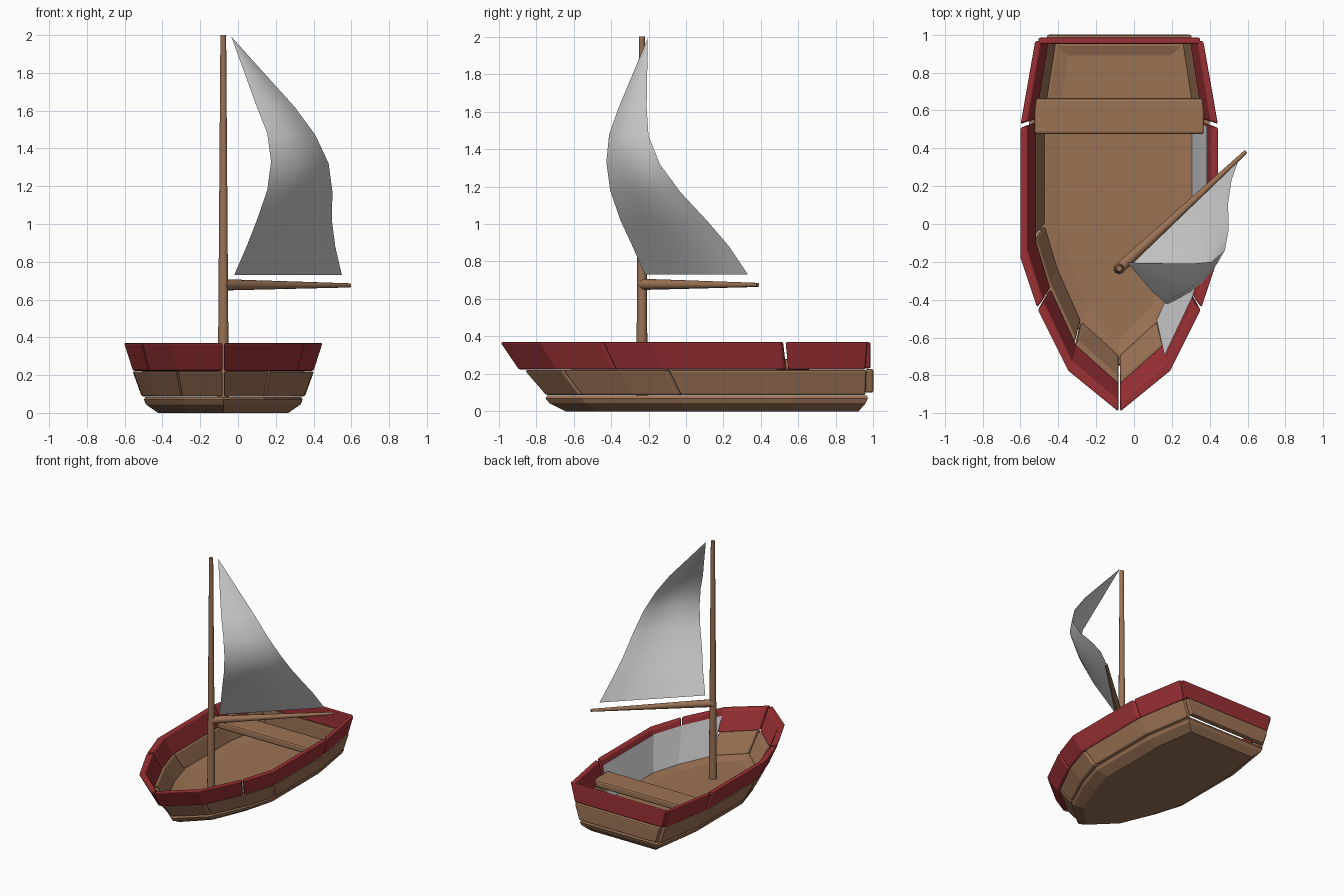
import bpy, bmesh, math
from mathutils import Vector

if "Cube" in bpy.data.objects:
    bpy.data.objects.remove(bpy.data.objects["Cube"])

CX = -0.078                      # hull centre line
# half outline of the hull, bow to stern (half width, y)
HALF = [(0, -1), (.27, -.78), (.435, -.45), (.525, -.18), (.525, .52), (.445, .975)]


def material(name, col):
    m = bpy.data.materials.new(name)
    m.diffuse_color = (*col, 1)
    m.use_nodes = True
    m.node_tree.nodes["Principled BSDF"].inputs["Base Color"].default_value = m.diffuse_color
    return m


wood = material("wood", (.33, .17, .09))
red = material("red_paint", (.33, .03, .035))


def make(name, bm, mat=None, loc=(0, 0, 0), bevel=0, mirror=False, smooth=None):
    bmesh.ops.recalc_face_normals(bm, faces=bm.faces[:])
    me = bpy.data.meshes.new(name)
    bm.to_mesh(me)
    bm.free()
    ob = bpy.data.objects.new(name, me)
    bpy.context.collection.objects.link(ob)
    ob.location = loc
    if mat:
        me.materials.append(mat)
    if mirror:
        ob.modifiers.new("mirror", 'MIRROR').use_clip = False
    if bevel:
        b = ob.modifiers.new("bevel", 'BEVEL')
        b.width, b.segments, b.limit_method = bevel, 2, 'ANGLE'
        b.angle_limit = math.radians(40)
    if smooth:
        bpy.context.view_layer.objects.active = ob
        ob.select_set(True)
        bpy.ops.object.shade_smooth_by_angle(angle=math.radians(smooth))
        ob.select_set(False)
    return ob


def station(t, level):
    """Point on the half outline at station t; level = half width, bow y, stern y, z."""
    hw, bow, stern, z = level
    i = min(int(t), 4)
    (x0, y0), (x1, y1) = HALF[i], HALF[i + 1]
    f = t - i
    x, y = x0 + (x1 - x0) * f, y0 + (y1 - y0) * f
    return (x * hw / .525, bow + (y + 1) / 1.975 * (stern - bow), z)


def loft(rings, closed, caps):
    bm = bmesh.new()
    rows = [[bm.verts.new(p) for p in r] for r in rings]
    n = len(rows[0])
    for a, b in zip(rows, rows[1:]):
        for j in range(n if closed else n - 1):
            k = (j + 1) % n
            bm.faces.new((a[j], a[k], b[k], b[j]))
    if caps:
        bm.faces.new(rows[0])
        bm.faces.new(rows[-1])
    return bm


# bottom slab with a shallow sunken floor
levels = [(.345, -.64, .92, 0), (.41, -.73, .96, .045), (.42, -.75, .97, .07),
          (.412, -.74, .965, .085), (.385, -.69, .94, .085), (.32, -.61, .89, .068)]
rings = []
for lv in levels:
    right = [station(t, lv) for t in range(6)]
    rings.append(right + [(-x, y, z) for x, y, z in right[:0:-1]])
make("hull_bottom", loft(rings, True, True), wood, (CX, 0, 0))


# side planks, mirrored to both sides
def plank(name, t0, t1, low, high, mat, th=.04):
    ts = [t0 + .018] + list(range(t0 + 1, t1)) + [t1 - .018]

    def inner(l):
        return (l[0] - th, l[1] + th * 1.5, l[2], l[3])
    rings = [[station(t, l) for l in (low, high, inner(high), inner(low))] for t in ts]
    make(name, loft(rings, True, True), mat, (CX, 0, 0), .009, True)


mid = ((.432, -.755, .965, .087), (.48, -.87, .97, .22))
top = ((.478, -.90, .965, .223), (.525, -1.0, .975, .37))
for i, (a, b) in enumerate([(0, 1), (1, 3), (3, 5)]):
    plank(f"lower_plank_{i}", a, b, *mid, wood)
for i, (a, b) in enumerate([(0, 2), (2, 4), (4, 5)]):
    plank(f"rim_plank_{i}", a, b, *top, red)


# stern boards and seat
def board(name, hw0, hw1, y0, y1, z0, z1, mat, bevel):
    rings = [[(s * w, y, z) for s, w, z in
              ((-1, hw0, z0), (1, hw0, z0), (1, hw1, z1), (-1, hw1, z1))] for y in (y0, y1)]
    make(name, loft(rings, True, True), mat, (CX, 0, 0), bevel)


board("lower_stern_board", .345, .385, .955, 1.0, .1, .226, wood, .01)
board("rim_stern_board", .395, .43, .95, .985, .23, .37, red, .01)
board("seat", .445, .45, .475, .665, .22, .28, wood, .015)

# grey lining on the inside of the right wall
lining = [[station(t, l) for t in (1, 2, 3, 4)]
          for l in ((.385, -.69, .93, .09), (.465, -.9, .94, .335))]
make("lining", loft(lining, False, False), None, (CX, 0, 0))


# mast and boom
def pole(name, a, b, r0, r1):
    a, b = Vector(a), Vector(b)
    bm = bmesh.new()
    bmesh.ops.create_cone(bm, cap_ends=True, segments=10, radius1=r0, radius2=r1,
                          depth=(b - a).length)
    ob = make(name, bm, wood, (a + b) / 2, smooth=40)
    ob.rotation_euler = (b - a).to_track_quat('Z', 'Y').to_euler()


pole("mast", (CX, -.235, .06), (CX, -.235, 2.0), .031, .016)
pole("boom", (CX, -.235, .678), (.592, .383, .675), .03, .011)

# billowing sail: front edge and back edge points (x, y, z)
luff = [(-.02, -.22, .73), (.045, -.285, .88), (.1, -.35, 1.02), (.155, -.405, 1.18),
        (.175, -.425, 1.33), (.155, -.41, 1.48), (.1, -.36, 1.62), (-.035, -.205, 1.99)]
leech = [(.55, .33, .73), (.515, .23, .88), (.497, .11, 1.02), (.5, -.03, 1.17),
         (.48, -.14, 1.32), (.41, -.2, 1.47), (.3, -.21, 1.62), (-.034, -.204, 1.99)]
belly = [0, .015, .028, .038, .042, .035, .022, 0]
rows = []
for p, q, d in zip(luff, leech, belly):
    rows.append([Vector(p).lerp(Vector(q), u / 6)
                 + Vector((.68, -.73, 0)) * d * math.sin(math.pi * u / 6) for u in range(7)])
make("sail", loft(rows, False, False), smooth=60)
